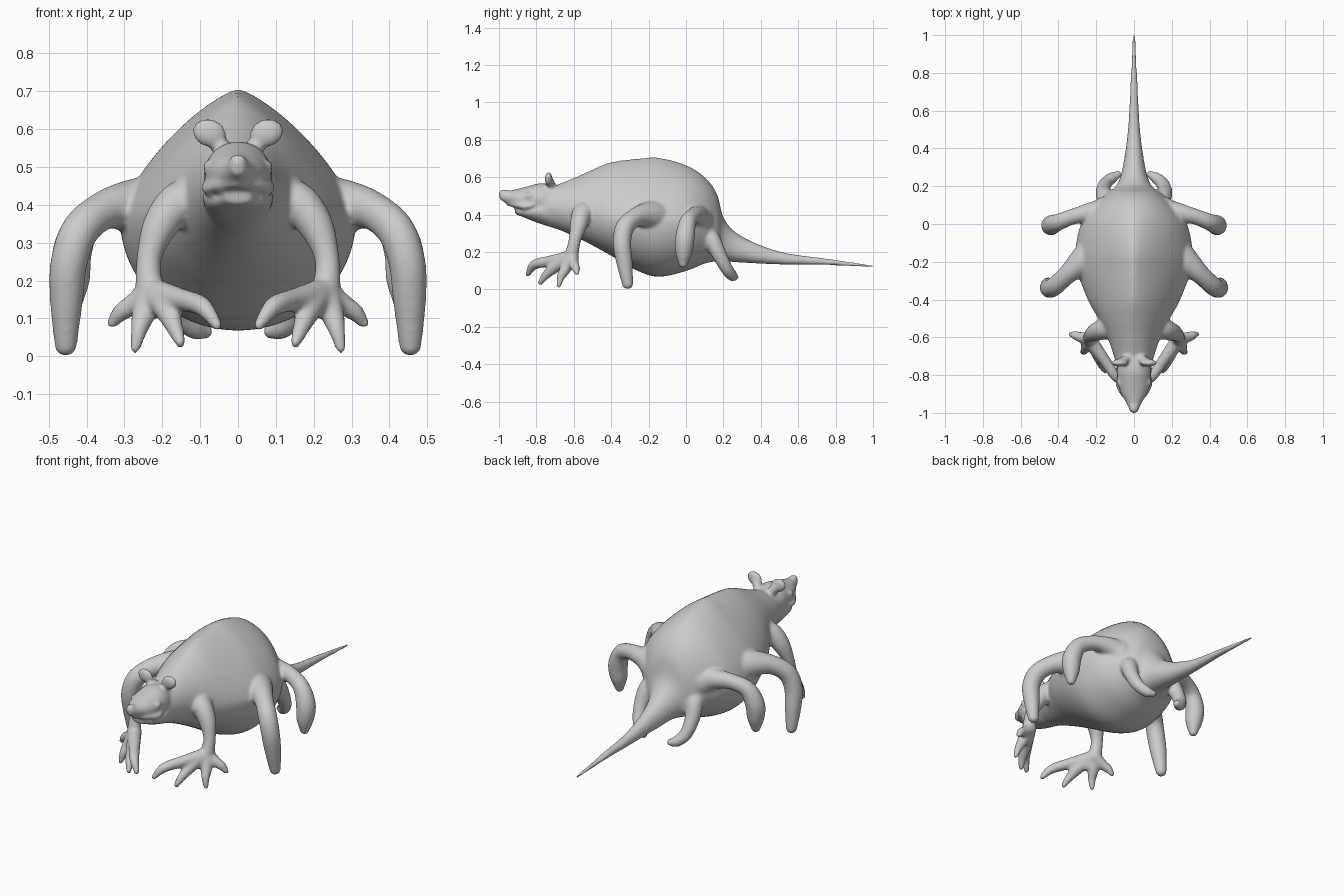
import bpy, bmesh
from math import sin, cos, pi
from mathutils import Vector, Matrix

SEG = 80


def spline(keys, steps=12):
    """Catmull-Rom through equal-length tuples."""
    pts = [Vector(k) for k in keys]
    out = []
    for i in range(len(pts) - 1):
        a, b, c, d = pts[max(i - 1, 0)], pts[i], pts[i + 1], pts[min(i + 2, len(pts) - 1)]
        for s in range(steps):
            t = s / steps
            out.append(0.5 * (2 * b + (c - a) * t + (2 * a - 5 * b + 4 * c - d) * t ** 2
                              + (3 * b - a - 3 * c + d) * t ** 3))
    return out + [pts[-1]]


def skin(bm, rings):
    rows = [[bm.verts.new(p) for p in r] for r in rings]
    n = len(rows[0])
    for r0, r1 in zip(rows, rows[1:]):
        for i in range(n):
            bm.faces.new((r0[i], r0[(i + 1) % n], r1[(i + 1) % n], r1[i]))
    bm.faces.new(rows[0][::-1])
    bm.faces.new(rows[-1])


def loft(bm, keys):
    """Sections along y: (y, half width, bottom z, widest z, top z, ridge exponent)."""
    rings = []
    for y, w, zb, zm, zt, e in spline(keys):
        ring = []
        for i in range(SEG):
            a = 2 * pi * (i + .5) / SEG
            c, s = cos(a), sin(a)
            k = e if s > 0 else 1
            x = w * abs(c) ** k * (1 if c > 0 else -1)
            h = (zt - zm) * s ** (1 + (k - 1) * .8) if s > 0 else (zm - zb) * s
            ring.append((x, y, zm + h))
        rings.append(ring)
    skin(bm, rings)


def blob(bm, centre, radii, rot=Matrix()):
    m = Matrix.Translation(centre) @ rot @ Matrix.Diagonal((*radii, 1))
    bmesh.ops.create_uvsphere(bm, u_segments=28, v_segments=18, radius=1, matrix=m)


def limb(bm, keys):
    """Mirrored pair of round-ended tubes: (x, y, z, radius)."""
    n = 28
    for sx in (1, -1):
        pts = spline([(sx * x, y, z, r) for x, y, z, r in keys])
        rings, prev, u = [], None, None
        for i, p in enumerate(pts):
            d = (pts[min(i + 1, len(pts) - 1)] - pts[max(i - 1, 0)]).to_3d().normalized()
            u = d.orthogonal().normalized() if prev is None else prev.rotation_difference(d) @ u
            v = d.cross(u)
            prev = d
            rings.append([p.to_3d() + p[3] * (u * cos(2 * pi * k / n) + v * sin(2 * pi * k / n))
                          for k in range(n)])
        skin(bm, rings)
        for p in (pts[0], pts[-1]):
            blob(bm, p.to_3d(), (p[3],) * 3)


def pair(bm, c, radii, tilt=0, axis='Y'):
    for s in (1, -1):
        blob(bm, (s * c[0], c[1], c[2]), radii, Matrix.Rotation(s * tilt, 4, axis))


bm = bmesh.new()

# ridged body running into the tapering tail
loft(bm, [(-.82, .07, .37, .45, .54, 1), (-.72, .10, .335, .44, .55, 1),
          (-.6, .14, .285, .42, .595, 1.1), (-.5, .19, .235, .40, .64, 1.25),
          (-.4, .245, .18, .38, .68, 1.45), (-.25, .30, .095, .37, .70, 1.55),
          (-.14, .31, .068, .36, .703, 1.5), (0, .28, .098, .36, .664, 1.35),
          (.1, .21, .138, .34, .60, 1.15), (.165, .14, .15, .30, .51, 1),
          (.205, .092, .15, .25, .375, 1), (.3, .06, .143, .20, .283, 1),
          (.5, .032, .133, .165, .203, 1), (.75, .019, .13, .146, .165, 1),
          (1.003, .007, .116, .123, .13, 1)])

# skull and snout, lower jaw
loft(bm, [(-.998, .018, .48, .505, .528, 1), (-.95, .04, .455, .49, .528, 1),
          (-.9, .068, .432, .485, .537, 1), (-.85, .083, .415, .48, .55, 1),
          (-.78, .09, .40, .48, .567, 1), (-.72, .085, .40, .47, .56, 1),
          (-.64, .08, .40, .47, .55, 1)])
loft(bm, [(-.915, .035, .403, .42, .436, 1), (-.86, .075, .382, .41, .436, 1),
          (-.8, .092, .358, .42, .46, 1), (-.7, .092, .325, .42, .5, 1)])
blob(bm, (0, -.975, .51), (.025, .027, .026))
limb(bm, [(0, -.95, .458, .014), (.05, -.905, .452, .016), (.08, -.86, .443, .015),
          (.085, -.82, .45, .012)])
pair(bm, (.075, -.84, .5), (.018, .022, .02))

# ears
pair(bm, (.076, -.735, .59), (.046, .02, .038), -.3)
limb(bm, [(.035, -.715, .54, .026), (.065, -.73, .58, .024)])

# front legs ending in hanging webbed hands with four toes
limb(bm, [(.09, -.52, .40, .09), (.16, -.555, .40, .058), (.208, -.575, .34, .046),
          (.235, -.595, .26, .033), (.235, -.61, .19, .037)])
pair(bm, (.205, -.665, .143), (.07, .03, .042), .87, 'Z')
limb(bm, [(.22, -.63, .17, .036), (.15, -.73, .15, .03), (.095, -.81, .132, .026), (.055, -.845, .082, .015)])
limb(bm, [(.22, -.63, .17, .036), (.187, -.7, .12, .032), (.167, -.75, .075, .023), (.152, -.778, .036, .015)])
limb(bm, [(.23, -.62, .17, .036), (.25, -.645, .11, .031), (.262, -.67, .065, .022), (.272, -.68, .02, .014)])
limb(bm, [(.23, -.61, .17, .036), (.28, -.6, .135, .028), (.31, -.59, .115, .024), (.332, -.583, .088, .015)])

# two pairs of arched side legs
limb(bm, [(.20, -.14, .38, .10), (.275, -.20, .395, .075), (.35, -.265, .387, .052),
          (.415, -.325, .335, .05), (.446, -.342, .25, .049), (.453, -.33, .15, .044),
          (.455, -.312, .03, .03)])
limb(bm, [(.15, .06, .37, .085), (.23, .06, .395, .055), (.32, .04, .395, .042),
          (.40, .01, .36, .045), (.437, -.005, .28, .052), (.437, -.012, .2, .046),
          (.435, -.015, .14, .026)])

# short curled hind legs
limb(bm, [(.08, .06, .28, .09), (.145, .13, .27, .052), (.162, .175, .19, .04),
          (.15, .215, .115, .034), (.115, .245, .075, .03), (.085, .262, .066, .02)])

bmesh.ops.recalc_face_normals(bm, faces=bm.faces)
mesh = bpy.data.meshes.new("creature_body")
bm.to_mesh(mesh)
bm.free()
body = bpy.data.objects.new("creature_body", mesh)
bpy.context.collection.objects.link(body)

# fuse all parts into one soft skin
fuse = body.modifiers.new("fuse", 'REMESH')
fuse.mode = 'VOXEL'
fuse.voxel_size = .008
fuse.use_smooth_shade = True
soft = body.modifiers.new("soften", 'SMOOTH')
soft.factor = .5
soft.iterations = 9
